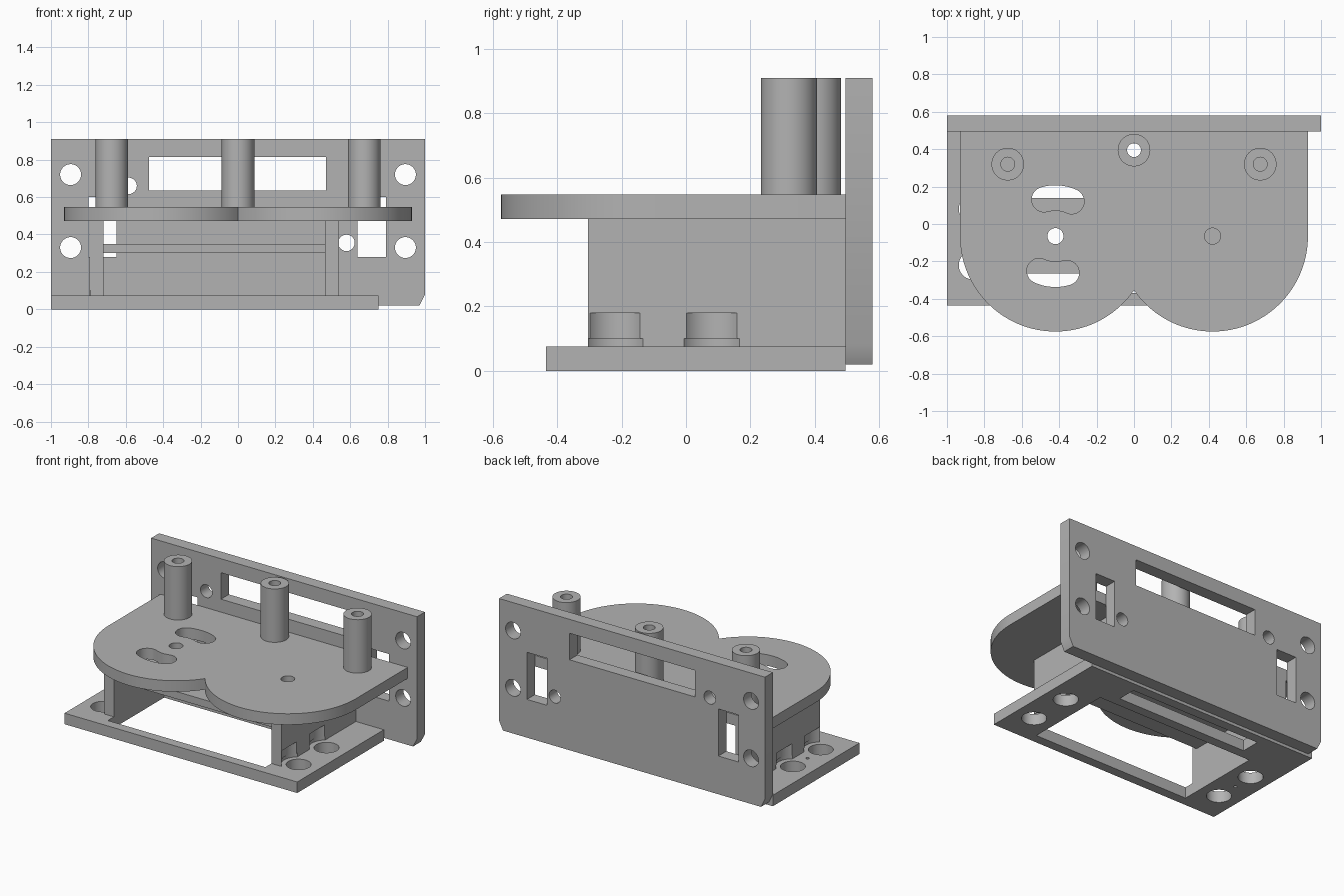
import bpy, bmesh
from math import sin, cos, pi, radians, acos
from mathutils import Matrix

if "Cube" in bpy.data.objects:
    bpy.data.objects.remove(bpy.data.objects["Cube"], do_unlink=True)

grey = bpy.data.materials.new("plain grey")
grey.use_nodes = True
colour = (0.45, 0.45, 0.45, 1)
grey.diffuse_color = colour
grey.node_tree.nodes["Principled BSDF"].inputs["Base Color"].default_value = colour


def prism(name, outline, low, high, upright=False):
    """Extrude an outline along z, or along y when upright (outline in x, z)."""
    bm = bmesh.new()
    face = bm.faces.new([bm.verts.new((x, y, 0)) for x, y in outline])
    new = bmesh.ops.extrude_face_region(bm, geom=[face])["geom"]
    for v in bm.verts:
        v.co.z = low
    for v in new:
        if isinstance(v, bmesh.types.BMVert):
            v.co.z = high
    if upright:
        for v in bm.verts:
            v.co = (v.co.x, v.co.z, v.co.y)
    bmesh.ops.recalc_face_normals(bm, faces=bm.faces)
    mesh = bpy.data.meshes.new(name)
    bm.to_mesh(mesh)
    bm.free()
    mesh.materials.append(grey)
    obj = bpy.data.objects.new(name, mesh)
    bpy.context.collection.objects.link(obj)
    return obj


def arc(cx, cy, r, start, end, n):
    steps = [start + (end - start) * i / n for i in range(n + 1)]
    return [(cx + r * cos(a), cy + r * sin(a)) for a in steps]


def circle(cx, cy, r, n=40):
    return arc(cx, cy, r, 0, 2 * pi, n)[:-1]


def rect(x0, x1, y0, y1):
    return [(x0, y0), (x1, y0), (x1, y1), (x0, y1)]


def arc_slot(cx, cy, r, half, start, end):
    """Rounded slot that follows an arc."""
    a, b = radians(start), radians(end)
    pts = arc(cx, cy, r + half, a, b, 14)
    pts += arc(cx + r * cos(b), cy + r * sin(b), half, b, b + pi, 12)[1:]
    pts += arc(cx, cy, r - half, b, a, 14)[1:]
    pts += arc(cx + r * cos(a), cy + r * sin(a), half, a + pi, a + 2 * pi, 12)[1:-1]
    return pts


def cut(obj, outlines, low, high, upright=False):
    for outline in outlines:
        cutter = prism("cutter", outline, low, high, upright)
        cutter.hide_render = True
        mod = obj.modifiers.new("cut", "BOOLEAN")
        mod.operation = "DIFFERENCE"
        mod.solver = "EXACT"
        mod.object = cutter
        bpy.context.view_layer.objects.active = obj
        bpy.ops.object.modifier_apply(modifier=mod.name)
        bpy.data.objects.remove(cutter, do_unlink=True)


def smooth(obj):
    bpy.ops.object.select_all(action="DESELECT")
    obj.select_set(True)
    bpy.context.view_layer.objects.active = obj
    bpy.ops.object.shade_smooth_by_angle(angle=radians(30))


BACK = 0.495
SCREWS = [(x, y) for x in (-0.86, 0.61) for y in (-0.22, 0.08)]
LOBE_X, LOBE_Y, LOBE_R = 0.42, -0.065, 0.51

# Upright back panel with clipped lower corners
panel = prism("back_panel", [(-0.97, 0.02), (0.97, 0.02), (1, 0.08), (1, 0.91),
                             (-1, 0.91), (-1, 0.08)], BACK, 0.58, True)
openings = [circle(x, z, 0.056) for x in (-0.895, 0.895) for z in (0.33, 0.72)]
openings += [circle(-0.585, 0.66, 0.044), circle(0.58, 0.355, 0.044)]
openings += [rect(-0.475, 0.47, 0.635, 0.815)]
openings += [rect(-0.8, -0.65, 0.28, 0.6), rect(0.64, 0.79, 0.28, 0.6)]
cut(panel, openings, 0.4, 0.7, True)

# Base frame with the large opening, rear slot and screw holes
base = prism("base_frame", rect(-1, 0.75, -0.435, BACK), 0, 0.075)
holes = [circle(x, y, 0.077) for x, y in SCREWS]
holes += [rect(-0.72, 0.465, -0.37, 0.234), rect(-0.62, 0.365, 0.3, 0.43)]
holes += [circle(-0.865, -0.07, 0.011, 16)]
cut(base, holes, -0.1, 0.2)

# Side walls with rounded clearance around the screw heads
walls = []
for name, x0, x1 in (("right_wall", -0.795, -0.72), ("left_wall", 0.465, 0.54)):
    wall = prism(name, rect(x0, x1, -0.305, BACK), 0.075, 0.472)
    near = [s for s in SCREWS if abs(s[0] - x0) < 0.3]
    cut(wall, [circle(x, y, 0.105) for x, y in near], 0.05, 0.18)
    cut(wall, [circle(x, y, 0.111) for x, y in near], 0.05, 0.1)
    walls.append(wall)

# Cross shelf between the walls
shelf = prism("cross_shelf", rect(-0.72, 0.465, -0.265, 0.14), 0.3, 0.35)
cut(shelf, [circle(-LOBE_X, LOBE_Y, 0.043)], 0.2, 0.4)

# Top deck with two round lobes meeting in a notch
meet = acos(LOBE_X / LOBE_R)
deck_outline = [(0.93, BACK), (-0.93, BACK)]
deck_outline += arc(-LOBE_X, LOBE_Y, LOBE_R, pi, 2 * pi - meet, 48)
deck_outline += arc(LOBE_X, LOBE_Y, LOBE_R, pi + meet, 2 * pi, 48)[1:]
deck = prism("top_deck", deck_outline, 0.472, 0.547)
deck_holes = [circle(s * LOBE_X, LOBE_Y, 0.043) for s in (-1, 1)]
deck_holes += [arc_slot(-LOBE_X, LOBE_Y, 0.205, 0.067, a, a + 42) for a in (65, 245)]
deck_holes += [circle(0, 0.395, 0.037)]
cut(deck, deck_holes, 0.4, 0.6)

# Hollow standoff posts; only the middle bore goes right through
posts = []
for name, x, y, floor in (("right_post", -0.675, 0.32, 0.6),
                          ("middle_post", 0, 0.395, 0.5),
                          ("left_post", 0.675, 0.32, 0.6)):
    post = prism(name, circle(x, y, 0.087, 48), 0.547, 0.91)
    cut(post, [circle(x, y, 0.037)], floor, 1)
    posts.append(post)

for part in [panel, base, shelf, deck] + walls + posts:
    smooth(part)
